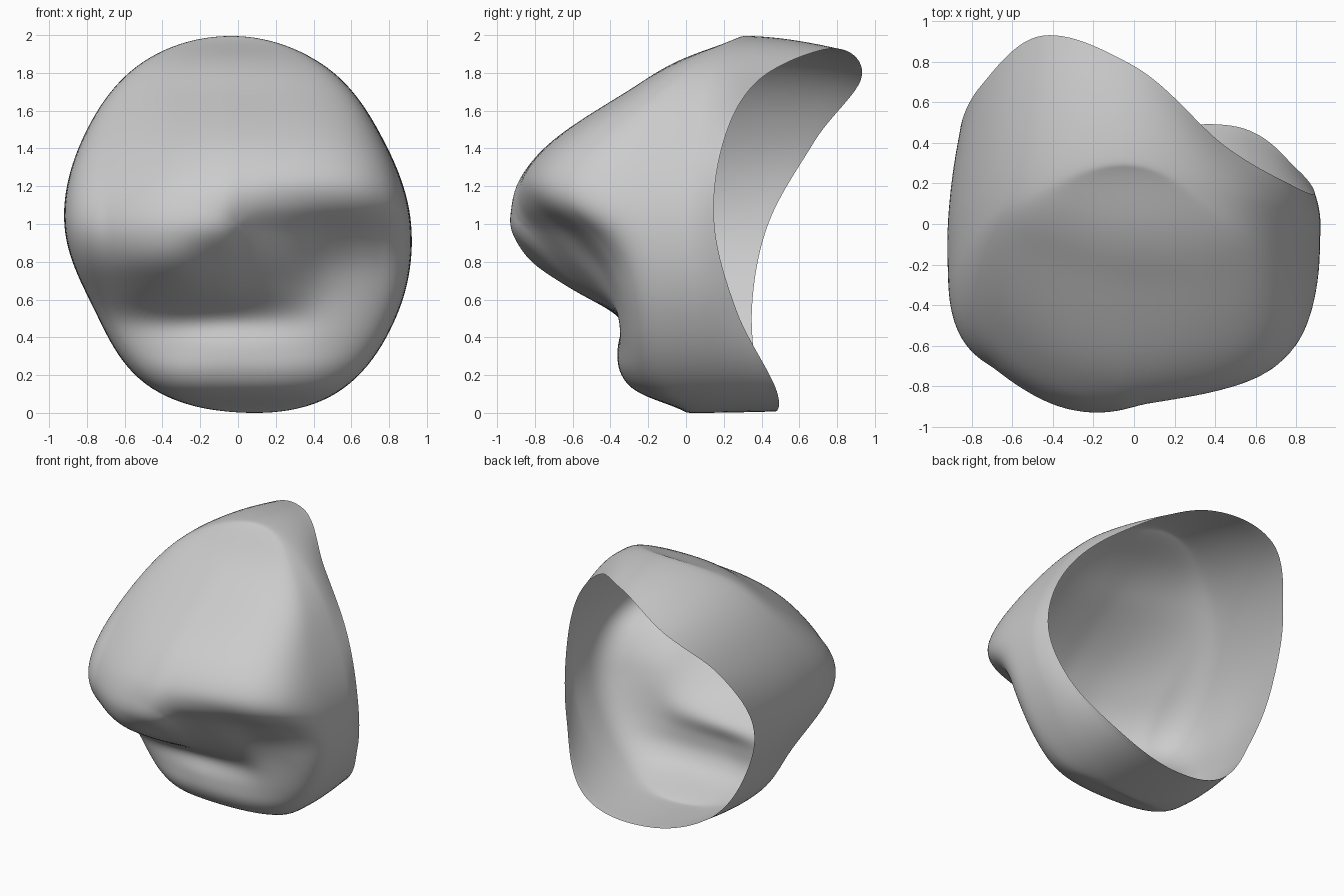
import bpy, bmesh, math

if "Cube" in bpy.data.objects:
    bpy.data.objects.remove(bpy.data.objects["Cube"])

CZ = 1.0            # height of the shell's middle
SEG, FRONT, SIDE = 144, 56, 16

# Every 30 degrees from +x: front outline radius, depth and roundness, open rim radius and depth
OUT_R = [.918, .89, .955, .997, .998, .942, .922, .885, .98, .998, 1.038, .972]
OUT_Y = [.0, .05, .13, .30, .22, .05, -.1, .0, .03, .0, .06, .05]
ROUND = [4, 4, 3.6, 3.2, 2.8, 2.9, 3.6, 3.6, 4, 4, 4, 4.2]
RIM_R = [.89, .88, .885, .93, .90, .875, .86, .86, .95, .99, 1.02, .93]
RIM_Y = [.15, .20, .39, .78, .93, .68, .435, .35, .38, .46, .48, .27]

# Front profiles: depth at each height, for seven columns from left to right
HEIGHTS = [0, .1, .2, .35, .5, .65, .8, .95, 1.1, 1.25, 1.45, 1.7, 1.88, 2]
COLUMNS = [-.7, -.35, -.09, .07, .28, .48, .75]
PROFILES = [
    [.02, -.24, -.32, -.36, -.40, -.57, -.73, -.79, -.77, -.70, -.54, -.26, -.06, .30],
    [.00, -.31, -.38, -.36, -.36, -.61, -.83, -.91, -.90, -.84, -.67, -.35, -.10, .28],
    [.00, -.31, -.39, -.38, -.35, -.57, -.75, -.90, -.925, -.88, -.72, -.39, -.13, .28],
    [.00, -.31, -.39, -.38, -.35, -.52, -.67, -.79, -.88, -.87, -.72, -.39, -.13, .28],
    [.00, -.31, -.39, -.38, -.36, -.46, -.58, -.70, -.83, -.85, -.71, -.39, -.12, .28],
    [.02, -.30, -.38, -.38, -.38, -.41, -.48, -.61, -.79, -.83, -.70, -.38, -.11, .30],
    [.02, -.24, -.34, -.37, -.38, -.40, -.44, -.55, -.76, -.81, -.68, -.36, -.10, .30],
]


def hermite(xs, ys, x):
    """Smooth curve through uneven knots, held flat past the ends."""
    x = min(max(x, xs[0]), xs[-1])
    n = len(xs)
    i = max(k for k in range(n - 1) if xs[k] <= x)

    def slope(k):
        a, b = max(k - 1, 0), min(k + 1, n - 1)
        return (ys[b] - ys[a]) / (xs[b] - xs[a])
    h = xs[i + 1] - xs[i]
    u = (x - xs[i]) / h
    return ((2*u**3 - 3*u*u + 1) * ys[i] + (u**3 - 2*u*u + u) * h * slope(i)
            + (3*u*u - 2*u**3) * ys[i + 1] + (u**3 - u*u) * h * slope(i + 1))


def around(vals, a):
    """Periodic smooth interpolation of values given every 30 degrees."""
    f = a / math.tau * 12
    i = int(f)
    return hermite([-1, 0, 1, 2], [vals[(i + k) % 12] for k in (-1, 0, 1, 2)], f - i)


def front_depth(x, z):
    return hermite(COLUMNS, [hermite(HEIGHTS, p, z) for p in PROFILES], x)


bm = bmesh.new()
centre = bm.verts.new((0, front_depth(0, CZ), CZ))
rings = []

# Front face: radial grid following the profiles, rounded over at the outline
for k in range(1, FRONT + 1):
    t = .9 * math.sin(math.pi / 2 * k / FRONT) + .1 * k / FRONT
    ring = []
    for s in range(SEG):
        a = math.tau * s / SEG
        e = around(ROUND, a)
        g = 1 - max(0, 1 - t**e) ** (1 / e)
        r = t * around(OUT_R, a)
        x, z = r * math.cos(a), CZ + r * math.sin(a)
        y = front_depth(x, z)
        ring.append(bm.verts.new((x, y + (around(OUT_Y, a) - y) * g, z)))
    rings.append(ring)

# Side wall: from the outline back to the open rim
for k in range(1, SIDE + 1):
    u = k / SIDE
    ring = []
    for s in range(SEG):
        a = math.tau * s / SEG
        r0, r1 = around(OUT_R, a), around(RIM_R, a)
        y0, y1 = around(OUT_Y, a), around(RIM_Y, a)
        r = r0 + (r1 - r0) * u**1.8
        ring.append(bm.verts.new((r * math.cos(a), y0 + (y1 - y0) * u, CZ + r * math.sin(a))))
    rings.append(ring)

# Skin the rings
for s in range(SEG):
    n = (s + 1) % SEG
    bm.faces.new((centre, rings[0][s], rings[0][n]))
    for p, q in zip(rings, rings[1:]):
        bm.faces.new((p[s], q[s], q[n], p[n]))

# Ease out facets left by the coarse profiles
inner = [v for v in bm.verts if not v.is_boundary]
for _ in range(5):
    bmesh.ops.smooth_vert(bm, verts=inner, factor=.5, use_axis_x=True, use_axis_y=True, use_axis_z=True)

# Stand on the ground
low = min(v.co.z for v in bm.verts)
for v in bm.verts:
    v.co.z -= low

mesh = bpy.data.meshes.new("face_shell")
bm.to_mesh(mesh)
bm.free()
mesh.polygons.foreach_set("use_smooth", [True] * len(mesh.polygons))
bpy.context.collection.objects.link(bpy.data.objects.new("face_shell", mesh))
